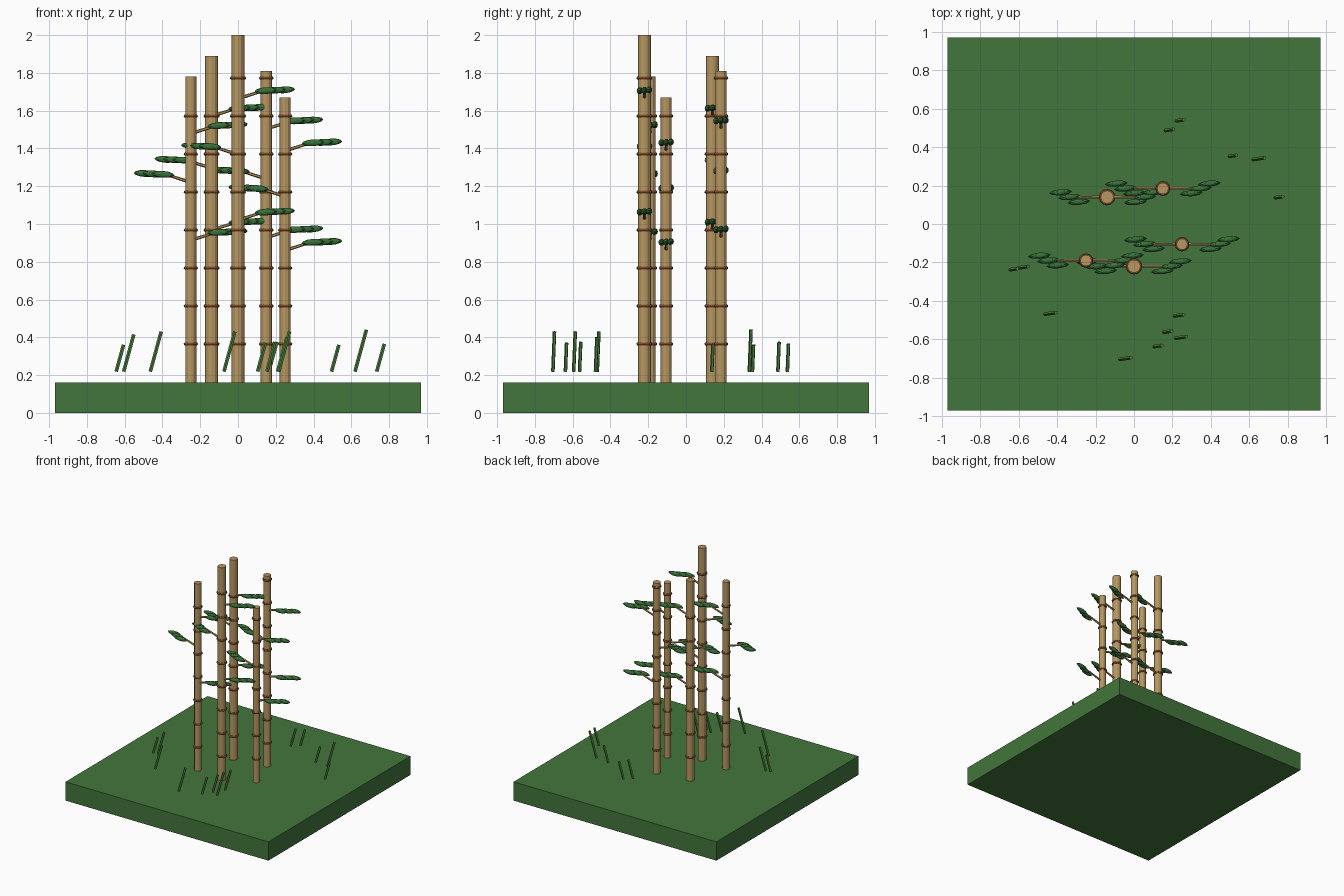
import bpy
from math import radians
from mathutils import Vector, Matrix

if "Cube" in bpy.data.objects:
    bpy.data.objects.remove(bpy.data.objects["Cube"])


def material(name, rgb):
    m = bpy.data.materials.new(name)
    m.diffuse_color = (*rgb, 1)
    m.use_nodes = True
    m.node_tree.nodes["Principled BSDF"].inputs["Base Color"].default_value = m.diffuse_color
    return m


GRASS = material("ground_green", (0.055, 0.18, 0.045))
BLADE = material("blade_green", (0.08, 0.25, 0.05))
LEAF = material("leaf_green", (0.04, 0.17, 0.04))
CANE = material("cane_tan", (0.48, 0.31, 0.12))
RING = material("ring_brown", (0.28, 0.10, 0.035))


def finish(name, mat):
    ob = bpy.context.object
    ob.name = name
    ob.data.materials.append(mat)
    return ob


def rod(name, a, b, r, sides, mat, r2=None):
    """Cylinder or cone from point a to point b."""
    a, b = Vector(a), Vector(b)
    d = b - a
    bpy.ops.mesh.primitive_cone_add(
        vertices=sides, radius1=r, radius2=r if r2 is None else r2, depth=d.length,
        location=(a + b) / 2, rotation=d.to_track_quat('Z', 'Y').to_euler())
    return finish(name, mat)


# ground slab
bpy.ops.mesh.primitive_cube_add(size=1, location=(0, 0, 0.081))
bpy.context.object.scale = (1.94, 1.94, 0.162)
finish("ground", GRASS)


def leaf(x, y, z, side):
    bpy.ops.mesh.primitive_uv_sphere_add(
        segments=8, ring_count=6, radius=1, location=(x, y, z),
        rotation=(0, radians(-4) * side, radians(5)))
    bpy.context.object.scale = (0.06, 0.016, 0.018)
    finish("leaf", LEAF)


def branch(x, y, z, side):
    """Rising twig with three staggered leaves; z is the leaf height."""
    rod("twig", (x + side * 0.02, y, z - 0.038), (x + side * 0.15, y, z + 0.003),
        0.009, 6, CANE, 0.007)
    for i in (-1, 0, 1):
        leaf(x + side * (0.195 + 0.047 * i), y + 0.025 * i, z + 0.002 * i, side)


# stalks: x, y, top, radius, ring count, leaf heights (right, left, right)
STALKS = [
    (-0.25, -0.19, 1.78, 0.029, 7, (1.523, 1.265, 0.958)),
    (-0.14, 0.14, 1.89, 0.034, 7, (1.615, 1.34, 1.012)),
    (0.00, -0.22, 2.00, 0.034, 8, (1.708, 1.412, 1.065)),
    (0.15, 0.185, 1.81, 0.030, 8, (1.548, 1.283, 0.972)),
    (0.25, -0.105, 1.67, 0.029, 7, (1.432, 1.19, 0.905)),
]
for x, y, top, r, rings, leaves in STALKS:
    rod("stalk", (x, y, 0.155), (x, y, top), r, 12, CANE)
    for k in range(rings):
        bpy.ops.mesh.primitive_torus_add(
            location=(x, y, 0.365 + 0.201 * k), major_segments=12, minor_segments=6,
            major_radius=r, minor_radius=0.009)
        finish("stalk_ring", RING)
    for z, side in zip(leaves, (1, -1, 1)):
        branch(x, y, z, side)

# grass blades: centre x, y and top height, all leaning towards +x
BLADES = [
    (-0.625, -0.235, 0.36), (-0.578, -0.225, 0.415), (-0.435, -0.465, 0.43),
    (-0.045, -0.70, 0.43), (0.125, -0.635, 0.37), (0.175, -0.56, 0.375),
    (0.235, -0.475, 0.40), (0.245, -0.59, 0.43), (0.185, 0.49, 0.375),
    (0.24, 0.54, 0.365), (0.515, 0.355, 0.36), (0.65, 0.34, 0.44),
    (0.755, 0.14, 0.365),
]
for x, y, top in BLADES:
    h = (top - 0.217) / 2
    lean = h * 0.27
    rod("grass_blade", (x - lean, y - lean * 0.15, 0.219),
        (x + lean, y + lean * 0.15, top), 0.01, 5, BLADE)
